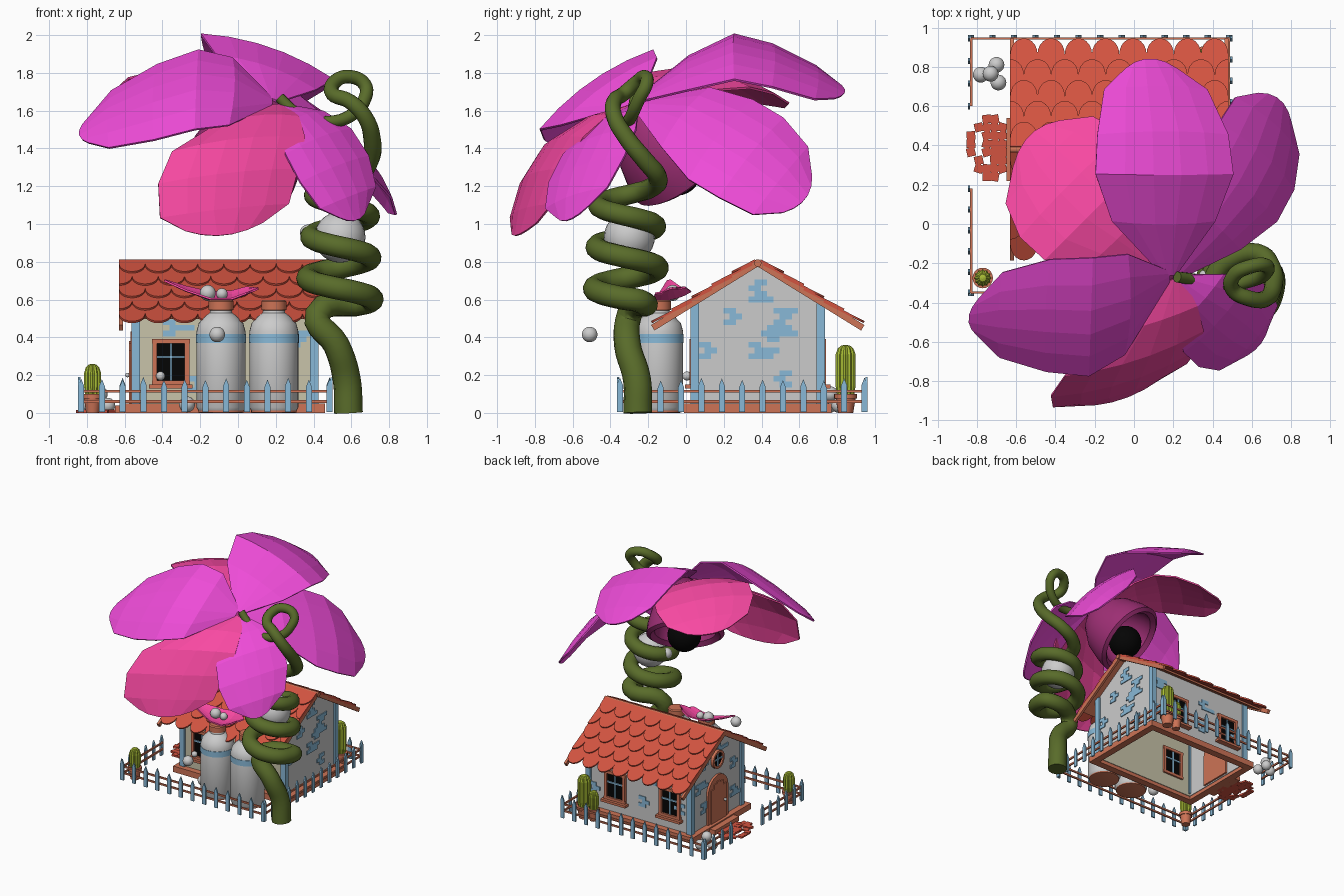
import bpy, bmesh, random
from math import sin, cos, pi, radians
from mathutils import Vector as V, Matrix

if "Cube" in bpy.data.objects:
    bpy.data.objects.remove(bpy.data.objects["Cube"])

random.seed(4)
COL = dict(wall=None, cream=(.78, .76, .66), roof=(.82, .33, .26), clay=(.80, .45, .34), blue=(.53, .72, .84),
           dark=(.05, .05, .05), green=(.35, .42, .18), cactus=(.66, .74, .22), magenta=(.93, .30, .84),
           pink=(.97, .29, .63), plum=(.62, .20, .46))
MATS = {}
for k, c in COL.items():
    if c:
        MATS[k] = bpy.data.materials.new(k)
        MATS[k].diffuse_color = tuple(a ** 2.2 for a in c) + (1,)


def finish(bm, name, mat=None, smooth=False):
    bmesh.ops.recalc_face_normals(bm, faces=bm.faces)
    me = bpy.data.meshes.new(name)
    bm.to_mesh(me)
    bm.free()
    ob = bpy.data.objects.new(name, me)
    bpy.context.collection.objects.link(ob)
    if mat in MATS:
        me.materials.append(MATS[mat])
    if smooth:
        bpy.context.view_layer.objects.active = ob
        ob.select_set(True)
        bpy.ops.object.shade_smooth_by_angle(angle=radians(40))
        ob.select_set(False)
    return ob


def frame(o, x, y):
    x, y = V(x).normalized(), V(y).normalized()
    m = Matrix((x, y, x.cross(y))).transposed().to_4x4()
    m.translation = o
    return m


def prism(bm, pts, M, z0, z1):
    a = [bm.verts.new(M @ V((x, y, z0))) for x, y in pts]
    b = [bm.verts.new(M @ V((x, y, z1))) for x, y in pts]
    n = len(pts)
    bm.faces.new(a[::-1])
    bm.faces.new(b)
    for i in range(n):
        bm.faces.new((a[i], a[(i + 1) % n], b[(i + 1) % n], b[i]))


def rect(bm, M, x0, x1, y0, y1, z0, z1):
    prism(bm, [(x0, y0), (x1, y0), (x1, y1), (x0, y1)], M, z0, z1)


I = Matrix()


def lathe(bm, prof, M=I, n=32, rib=1):
    rings = []
    for r, z in prof:
        rings.append([bm.verts.new(M @ V((r * (rib if i % 2 else 1) * cos(2 * pi * i / n),
                      r * (rib if i % 2 else 1) * sin(2 * pi * i / n), z))) for i in range(n)])
    for p, q in zip(rings, rings[1:]):
        for i in range(n):
            bm.faces.new((p[i], p[(i + 1) % n], q[(i + 1) % n], q[i]))
    bm.faces.new(rings[0][::-1])
    bm.faces.new(rings[-1])


def ball(name, x, y, z, r, mat=None):
    bm = bmesh.new()
    bmesh.ops.create_uvsphere(bm, u_segments=24, v_segments=14, radius=r, matrix=Matrix.Translation((x, y, z)))
    finish(bm, name, mat, True)


# house shell: gable walls, back wall, cream front wall
X0, X1, Y0, Y1, EZ, RY = -.55, .41, .04, .72, .575, .38
gable = [(Y0, .03), (Y1, .03), (Y1, EZ), (RY, .785), (Y0, EZ)]
YZ = frame((0, 0, 0), (0, 1, 0), (0, 0, 1))
bm = bmesh.new()
prism(bm, gable, YZ, X0, X0 + .015)
prism(bm, gable, YZ, X1 - .015, X1)
rect(bm, I, X0, X1, Y1 - .015, Y1, .03, EZ)
finish(bm, "house_walls")
bm = bmesh.new()
rect(bm, I, X0 + .015, X1 - .015, Y0, Y0 + .015, .03, EZ)
finish(bm, "front_wall", "cream")
# base frame and corner posts
bm = bmesh.new()
for y in (-.01, .71):
    rect(bm, I, -.6, .46, y, y + .06, 0, .05)
for x in (-.6, .4):
    rect(bm, I, x, x + .06, .05, .71, 0, .05)
finish(bm, "house_base", "clay")
bm = bmesh.new()
for x in (-.565, .38):
    for y in (.025, .69):
        rect(bm, I, x, x + .045, y, y + .045, .05, .58)
finish(bm, "corner_posts", "blue")

# faces of the house: local x along wall, y up, z outward
FRONT = frame((0, Y0, 0), (1, 0, 0), (0, 0, 1))
BACK = frame((0, Y1, 0), (-1, 0, 0), (0, 0, 1))
RIGHT = frame((X1, 0, 0), (0, 1, 0), (0, 0, 1))
LEFT = frame((X0, 0, 0), (0, -1, 0), (0, 0, 1))

# exposed brick patches
bm = bmesh.new()
PATCH = [(RIGHT, [(.26, .5), (.38, .62), (.37, .65), (.5, .5), (.46, .42), (.38, .32), (.13, .34), (.55, .17), (.52, .46)]),
         (LEFT, [(-.16, .46), (-.6, .4), (-.55, .2), (-.3, .64), (-.15, .2), (-.5, .58)]),
         (FRONT, [(-.35, .45), (.3, .4), (-.18, .15), (.1, .3)]),
         (BACK, [(.1, .42), (-.3, .2), (.48, .25), (.12, .2), (-.3, .45)])]
for M, spots in PATCH:
    for u, v in spots:
        r0 = round(v / .03)
        for r in (r0 - 1, r0, r0 + 1):
            for k in range(random.choice((1, 1, 2))):
                x = round(u / .066) * .066 + (r % 2) * .033 + k * .066 - .033
                rect(bm, M, x - .033, x + .033, r * .03 - .015, r * .03 + .015, -.003, .007)
finish(bm, "brick_patches", "blue")

# windows, door, round window
fr, pane, bars = bmesh.new(), bmesh.new(), bmesh.new()
for M, u in ((FRONT, -.355), (BACK, -.15), (BACK, .36)):
    M = M @ Matrix.Translation((u, .27, 0))
    for s in (-1, 1):
        rect(fr, M, s * .085 - .012, s * .085 + .012, -.12, .12, -.03, .022)
        rect(fr, M, -.1, .1, s * .11 - .012, s * .11 + .012, -.03, .022)
    rect(fr, M, -.115, .115, -.14, -.12, 0, .045)
    rect(pane, M, -.08, .08, -.105, .105, -.018, .006)
    rect(bars, M, -.006, .006, -.105, .105, -.025, .014)
    rect(bars, M, -.08, .08, .02, .032, -.025, .014)


def arch(w, h):
    return [(-w, .04), (w, .04)] + [(w * cos(pi * i / 12), h - w + w * sin(pi * i / 12)) for i in range(13)]


D = LEFT @ Matrix.Translation((-.38, 0, 0))
prism(fr, arch(.135, .43), D, -.03, .018)
rect(fr, D, -.16, .16, 0, .04, 0, .1)
R = D @ Matrix.Translation((0, .56, 0))
lathe(fr, [(.075, 0), (.075, .025), (.055, .025), (.055, .005)], R, 24)
lathe(pane, [(.056, 0), (.056, .012)], R, 24)
rect(bars, R, -.006, .006, -.055, .055, 0, .02)
rect(bars, R, -.055, .055, -.006, .006, 0, .02)
finish(fr, "window_and_door_frames", "clay")
finish(pane, "window_panes", "dark")
finish(bars, "window_bars", "blue")
bm = bmesh.new()
for i in range(5):
    rect(bm, D, -.1 + i * .04, -.062 + i * .04, .045, .38 - .012 * (i - 2) ** 2, .015, .026)
finish(bm, "door_planks", "clay")
ball("door_knob", X0 - .035, .31, .2, .012)

# roof: boards, scalloped tile rows, barge boards, ridge roll
boards, tiles, trim = bmesh.new(), bmesh.new(), bmesh.new()
H = .555
for s in (1, -1):
    F = frame((-.075, RY - s * .55, .46), (s, 0, 0), (0, s * .55, .34))
    rect(boards, F, -H + .01, H - .01, .09, .645, -.012, .003)
    for e in (-H, H - .02):
        rect(trim, F, e, e + .02, -.01, .645, -.022, .012)
    for row in range(5):
        T = F @ Matrix.Translation((0, row * .125, .024)) @ Matrix.Rotation(radians(-4.5), 4, 'X')
        w = H / 8
        for c in range(8 + row % 2):
            cx = -H + w * (2 * c + 1 - row % 2)
            pts = [(cx + w * cos(pi + pi * i / 10), .09 + .09 * sin(pi + pi * i / 10)) for i in range(11)]
            top = min(.24, .64 - row * .125)
            pts = [(cx - w, top)] + pts + [(cx + w, top)]
            pts = [p for p in pts if abs(p[0]) <= H + 1e-4]
            if abs(cx) > H - 1e-3:      # half tiles at the row ends
                pts = [(cx, top)] + pts if cx < 0 else pts + [(cx, top)]
            prism(tiles, pts, T, -.006, .006)
lathe(trim, [(.02, -.56), (.02, .56)], frame((-.07, RY, .793), (0, 1, 0), (0, 0, 1)), 12)
finish(boards, "roof_boards", "clay")
finish(tiles, "roof_tiles", "roof")
finish(trim, "roof_trim", "clay")

# fence with a gap at the gate
pk, rails = bmesh.new(), bmesh.new()
for a, b in (((-.83, -.35), (.485, -.35)), ((.485, -.35), (.485, .945)), ((.485, .945), (-.83, .945)),
             ((-.83, .945), (-.83, .6)), ((-.83, .18), (-.83, -.35))):
    a, b = V((*a, 0)), V((*b, 0))
    L = (b - a).length
    F = frame(a, b - a, (0, 0, 1))
    n = max(3, round(L / .11))
    for i in range(n + 1):
        x, h = L * i / n, random.uniform(.17, .19)
        prism(pk, [(x - .016, .005), (x + .016, .005), (x + .016, h - .04), (x, h), (x - .016, h - .04)], F, .004, .016)
    for z in (.06, .115):
        rect(rails, F, 0, L, z - .007, z + .007, -.007, .004)
finish(pk, "fence_pickets", "blue")
finish(rails, "fence_rails", "clay")

# paving stones at the gate
bm = bmesh.new()
for i in range(6):
    for j in range(8):
        x, y = -.63 - i * .04, .24 + j * .042
        if abs(y - .39) < (.1, .14, .17, .17, .13, .1)[i] and random.random() < 1.15 - i * .1:
            M = Matrix.Translation((x, y, 0)) @ Matrix.Rotation(random.uniform(-.3, .3), 4, 'Z')
            rect(bm, M, -.022, .022, -.022, .022, 0, random.uniform(.01, .018))
finish(bm, "paving_stones", "roof")

# two jars
for i, x in enumerate((-.09, .19)):
    M = Matrix.Translation((x, -.145, 0))
    for part, mat, prof in (
            ("jar", None, [(.12, .012), (.13, .03), (.13, .43), (.118, .475), (.085, .51), (.06, .53), (.055, .56)]),
            ("jar_band", "blue", [(.132, .37), (.133, .37), (.133, .418), (.13, .418)]),
            ("jar_foot", "clay", [(.11, 0), (.12, .003), (.12, .013)]),
            ("jar_cap", "clay", [(.05, .54), (.066, .545), (.066, .59), (.058, .598)])):
        bm = bmesh.new()
        lathe(bm, prof, M)
        finish(bm, f"{part}_{i}", mat, True)

# potted cacti
for i, (x, y, s, h) in enumerate(((-.77, -.275, .9, .26), (.36, .845, 1.05, .36), (.27, .845, .8, .25))):
    M = Matrix.Translation((x, y, 0))
    bm = bmesh.new()
    lathe(bm, [(.038 * s, 0), (.05 * s, .075), (.058 * s, .075), (.058 * s, .1), (.046 * s, .1)], M, 20)
    finish(bm, f"cactus_pot_{i}", "clay", True)
    bm = bmesh.new()
    r = .05 * s
    lathe(bm, [(r * .85, .09), (r, .14), (r, h - .05), (r * .8, h - .02), (r * .45, h - .004), (.004, h)], M, 24, .85)
    finish(bm, f"cactus_{i}", "cactus")

# loose balls
for i, b in enumerate(((.54, -.3, .93, .135), (.37, -.27, .955, .042), (-.11, -.51, .415, .041), (-.16, -.07, .635, .042),
                       (-.085, -.07, .63, .03), (-.41, .005, .195, .024), (-.27, -.08, .045, .042), (-.78, .76, .04, .04),
                       (-.7, .81, .04, .04), (-.69, .72, .04, .04), (-.73, .765, .1, .04))):
    ball(f"ball_{i}", *b)

# twisting stem: base, helix, top loop
path = [(.585, -.255, 0, .076), (.575, -.26, .18, .074), (.52, -.31, .36, .071), (.42, -.3, .52, .068)]
for i in range(2, 25):
    t = i / 24
    a, r = radians(120 - 1080 * t), .175 - .03 * t
    path.append((.53 + .02 * t + r * cos(a), -.315 + r * sin(a), .53 + .66 * t, .063 - .011 * t))
path += [(.63, -.15, 1.25, .05), (.7, -.22, 1.34, .048), (.71, -.31, 1.45, .046), (.67, -.38, 1.57, .043),
         (.59, -.38, 1.65, .041), (.5, -.33, 1.69, .039), (.51, -.26, 1.75, .038), (.58, -.22, 1.78, .036),
         (.67, -.21, 1.74, .036), (.67, -.25, 1.66, .035), (.59, -.29, 1.57, .034), (.47, -.31, 1.54, .032),
         (.36, -.29, 1.55, .03), (.29, -.28, 1.6, .03), (.22, -.27, 1.67, .028)]
cu = bpy.data.curves.new("twisting_stem", 'CURVE')
cu.dimensions, cu.bevel_depth, cu.bevel_resolution, cu.resolution_u, cu.use_fill_caps = '3D', 1, 4, 5, True
sp = cu.splines.new('BEZIER')
sp.bezier_points.add(len(path) - 1)
for p, (x, y, z, r) in zip(sp.bezier_points, path):
    p.co, p.radius = (x, y, z), r
    p.handle_left_type = p.handle_right_type = 'AUTO'
cu.materials.append(MATS["green"])
bpy.context.collection.objects.link(bpy.data.objects.new("twisting_stem", cu))

# flower cup with its dark core
ax = V((-.38, .55, -.68)).normalized()
M = frame((.2, -.28, 1.62), ax.orthogonal(), ax.cross(ax.orthogonal()))
bm = bmesh.new()
lathe(bm, [(.05, 0), (.17, .1), (.25, .22), (.29, .36), (.3, .44), (.27, .46), (.235, .43), (.23, .36), (.19, .24), (.1, .15)], M, 28)
finish(bm, "flower_cup", "plum", True)
ball("flower_core", .05, -.05, 1.28, .13, "dark")


# faceted petals: spine points plus half-width vector
def petal(name, mat, spine, side, cup, ws=(.1, .66, .96, 1, .82, .42), th=.012):
    bm = bmesh.new()
    side, rows = V(side), []
    sp = [V(p) for p in spine]
    for i, p in enumerate(sp):
        t = (sp[min(i + 1, len(sp) - 1)] - sp[max(i - 1, 0)]).normalized()
        n = t.cross(side).normalized()
        n *= -1 if n.z < 0 else 1
        rows.append([bm.verts.new(p + side * s * ws[i] - n * cup * s * s * ws[i]
                                  - t * (.05 * s * s if i == len(sp) - 1 else 0)) for s in (-1, -.6, -.2, .2, .6, 1)])
    for a, b in zip(rows, rows[1:]):
        for i in range(5):
            bm.faces.new((a[i], a[i + 1], b[i + 1], b[i]))
    m = finish(bm, name, mat).modifiers.new("thickness", 'SOLIDIFY')
    m.thickness, m.offset = th, 0


petal("petal_back", "magenta", [(.18, -.26, 1.66), (.16, 0, 1.83), (.17, .25, 1.93), (.16, .47, 1.88), (.12, .7, 1.78),
                                (.08, .84, 1.7)], (.35, 0, -.12), .05, (.1, .75, 1, .95, .75, .38))
petal("petal_back_left", "pink", [(.17, -.25, 1.62), (-.05, -.04, 1.77), (-.19, .08, 1.81), (-.32, .21, 1.78), (-.44, .34, 1.71),
                                  (-.53, .45, 1.63)], (.26, .26, -.04), .05, (.1, .72, 1, 1.02, .85, .45))
petal("petal_left", "magenta", [(.18, -.27, 1.65), (-.02, -.43, 1.73), (-.22, -.5, 1.75), (-.45, -.49, 1.68), (-.69, -.48, 1.58),
                                (-.84, -.48, 1.48)], (.01, .3, .21), .05, (.1, .85, 1, .95, .72, .32))
petal("petal_front", "pink", [(.2, -.28, 1.63), (.1, -.5, 1.57), (.01, -.69, 1.45), (-.04, -.8, 1.27), (-.06, -.86, 1.08),
                              (-.07, -.89, .94)], (.37, .12, .04), .05, (.12, .6, .95, 1, .92, .55))
petal("petal_front_right", "magenta", [(.22, -.28, 1.63), (.34, -.4, 1.57), (.44, -.48, 1.46), (.53, -.55, 1.31),
                                       (.6, -.6, 1.15), (.63, -.62, 1.02)], (.18, .2, .07), .04)
petal("petal_right", "magenta", [(.22, -.26, 1.63), (.42, -.01, 1.59), (.57, .18, 1.48), (.66, .35, 1.38), (.71, .51, 1.25),
                                 (.74, .63, 1.13)], (.19, -.17, -.21), .05, (.1, .75, 1, 1, .85, .45))
petal("fallen_petal", "pink", [(-.39, -.09, .7), (-.28, -.08, .65), (-.15, -.07, .605), (-.03, -.07, .605), (.05, -.08, .635),
                               (.11, -.08, .66)], (0, .1, .02), -.02, (.1, .5, .9, 1, .8, .4), .01)

for m in bpy.data.materials:
    if m.users and not m.is_grease_pencil:
        m.use_nodes = True
        m.node_tree.nodes["Principled BSDF"].inputs["Base Color"].default_value = m.diffuse_color
